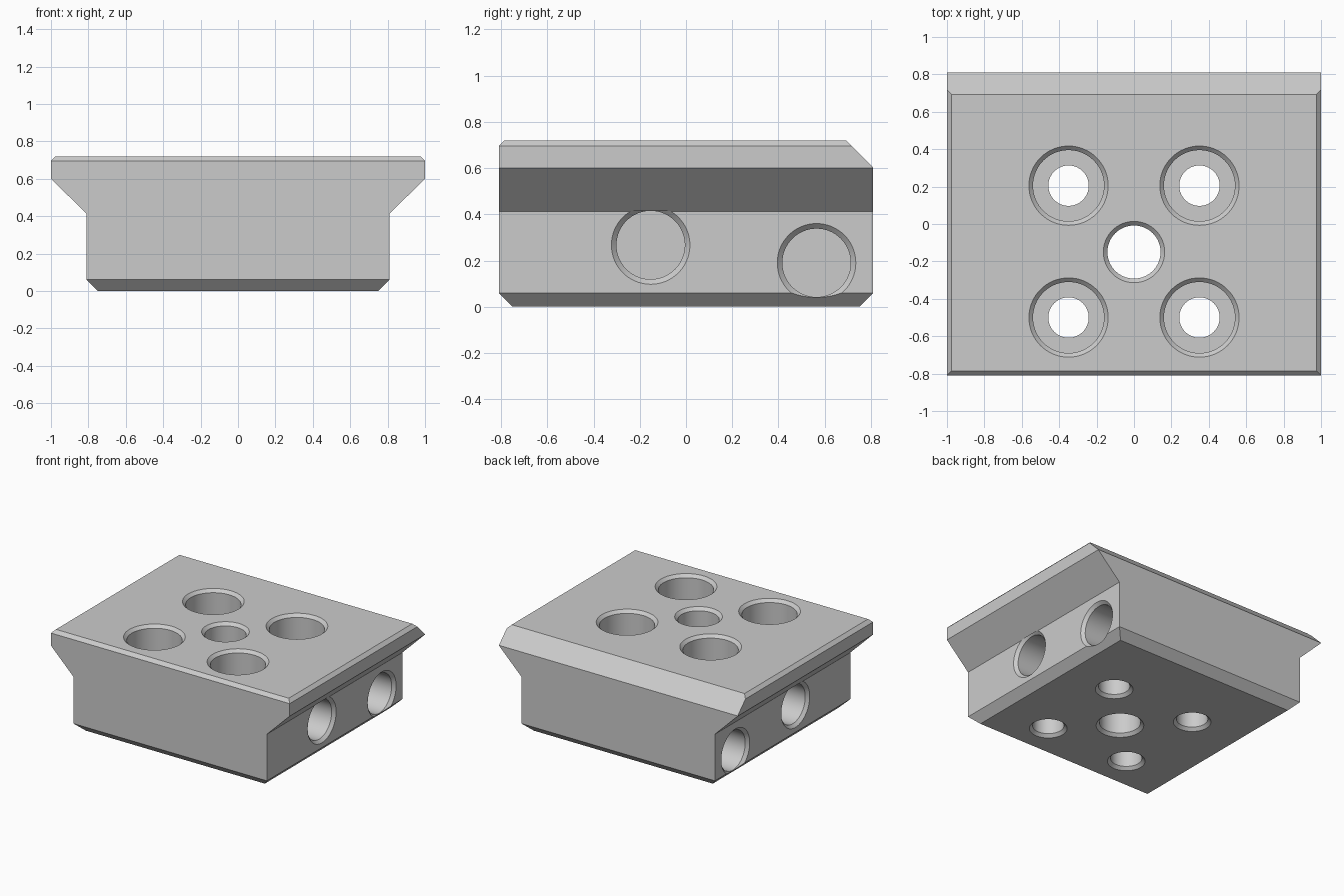
import bpy, bmesh, math
from mathutils import Matrix, Vector

if "Cube" in bpy.data.objects:
    bpy.data.objects.remove(bpy.data.objects["Cube"], do_unlink=True)

DEPTH = 0.81      # half depth in y
TOP = 0.72
EDGE = 0.022      # chamfer on the hole rims

grey = bpy.data.materials.new("plain grey")
grey.use_nodes = True
colour = (0.6, 0.6, 0.6, 1)
grey.diffuse_color = colour
grey.node_tree.nodes["Principled BSDF"].inputs["Base Color"].default_value = colour


def make_object(name, bm):
    bmesh.ops.recalc_face_normals(bm, faces=bm.faces)
    mesh = bpy.data.meshes.new(name)
    bm.to_mesh(mesh)
    bm.free()
    mesh.materials.append(grey)
    obj = bpy.data.objects.new(name, mesh)
    bpy.context.collection.objects.link(obj)
    return obj


def chamfer(bm, point, normal):
    """Slice off everything beyond a plane and close the cut."""
    cut = bmesh.ops.bisect_plane(
        bm, geom=bm.verts[:] + bm.edges[:] + bm.faces[:], dist=1e-5,
        plane_co=Vector(point), plane_no=Vector(normal), clear_outer=True)
    edges = [e for e in cut["geom_cut"] if isinstance(e, bmesh.types.BMEdge)]
    bmesh.ops.contextual_create(bm, geom=edges)


def add_bore(bm, profile, matrix, segments=64):
    """Closed turned solid; profile holds (radius, height) pairs."""
    rings = []
    for radius, height in profile:
        ring = []
        for i in range(segments):
            a = math.tau * i / segments
            ring.append(bm.verts.new(
                matrix @ Vector((radius * math.cos(a), radius * math.sin(a), height))))
        rings.append(ring)
    for low, high in zip(rings, rings[1:]):
        for i in range(segments):
            j = (i + 1) % segments
            bm.faces.new((low[i], low[j], high[j], high[i]))
    bm.faces.new(rings[0][::-1])
    bm.faces.new(rings[-1])


# Flanged block: half outline mirrored, then extruded front to back
half = [(0.75, 0), (0.81, 0.06), (0.81, 0.413), (1, 0.6), (1, 0.695), (0.975, TOP)]
outline = half + [(-x, z) for x, z in reversed(half)]
bm = bmesh.new()
face = bm.faces.new([bm.verts.new((x, -DEPTH, z)) for x, z in outline])
extruded = bmesh.ops.extrude_face_region(bm, geom=[face])
bmesh.ops.translate(bm, vec=(0, 2 * DEPTH, 0),
                    verts=[v for v in extruded["geom"] if isinstance(v, bmesh.types.BMVert)])
bmesh.ops.recalc_face_normals(bm, faces=bm.faces)

# Chamfers: bottom front and back, small top front, large top back
chamfer(bm, (0, -0.75, 0), (0, -1, -1))
chamfer(bm, (0, 0.75, 0), (0, 1, -1))
chamfer(bm, (0, -DEPTH + 0.025, TOP), (0, -1, 1))
chamfer(bm, (0, 0.692, TOP), (0, 1, 1))
block = make_object("mounting_block", bm)

# Hole cutters
bm = bmesh.new()
over = 0.02       # overshoot past the faces


def through_profile(low, high):
    return [(low + EDGE + over, -over), (low, EDGE),
            (high, TOP - EDGE), (high + EDGE + over, TOP + over)]


# Plain centre hole
add_bore(bm, through_profile(0.142, 0.142), Matrix.Translation((0, -0.15, 0)))

# Four counterbored screw holes
screw = through_profile(0.108, 0.19)
screw[2:2] = [(0.108, 0.37), (0.19, 0.37)]
for x in (-0.35, 0.35):
    for y in (-0.5, 0.205):
        add_bore(bm, screw, Matrix.Translation((x, y, 0)))

# Two blind holes in each side
side = [(0.148, 0.4), (0.148, 0.81 - EDGE), (0.17, 0.81), (0.17, 0.812)]
for sign in (-1, 1):
    for y, z in ((-0.153, 0.267), (0.565, 0.19)):
        add_bore(bm, side, Matrix.Translation((0, y, z))
                 @ Matrix.Rotation(sign * math.pi / 2, 4, 'Y'))
cutter = make_object("hole_cutter", bm)
cutter.hide_render = True

# Cut the holes and drop the cutter
mod = block.modifiers.new("holes", 'BOOLEAN')
mod.operation = 'DIFFERENCE'
mod.solver = 'EXACT'
mod.object = cutter
bpy.ops.object.select_all(action='DESELECT')
block.select_set(True)
bpy.context.view_layer.objects.active = block
bpy.ops.object.modifier_apply(modifier=mod.name)
bpy.data.objects.remove(cutter, do_unlink=True)
bpy.ops.object.shade_smooth_by_angle(angle=math.radians(30))
